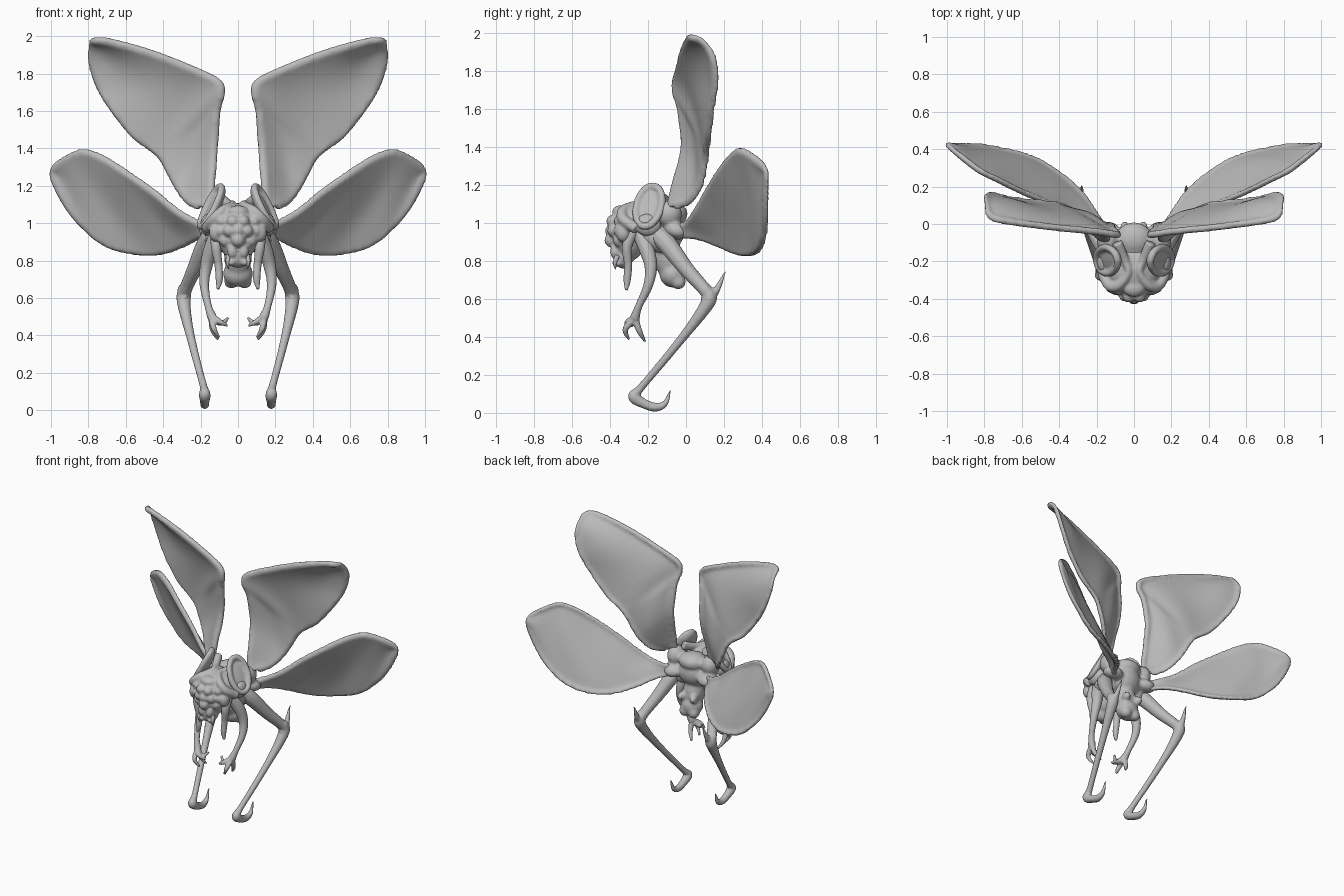
import bpy, bmesh
from math import sin, cos, pi
from mathutils import Vector, Matrix

cube = bpy.data.objects.get("Cube")
if cube:
    bpy.data.objects.remove(cube, do_unlink=True)

clay = bpy.data.materials.new("clay grey")
clay.use_nodes = True
clay.diffuse_color = (0.5, 0.5, 0.5, 1)
clay.node_tree.nodes["Principled BSDF"].inputs["Base Color"].default_value = clay.diffuse_color


def finish(name, bm, voxel, rounds, mirror=True):
    """Mirror paired parts across x and melt overlapping volumes into one sculpted skin."""
    bmesh.ops.recalc_face_normals(bm, faces=bm.faces)
    for f in bm.faces:
        f.smooth = True
    mesh = bpy.data.meshes.new(name)
    bm.to_mesh(mesh)
    bm.free()
    mesh.materials.append(clay)
    obj = bpy.data.objects.new(name, mesh)
    bpy.context.collection.objects.link(obj)
    remesh = obj.modifiers.new("Fuse", 'REMESH')
    remesh.mode = 'VOXEL'
    remesh.voxel_size = voxel
    remesh.use_smooth_shade = True
    smooth = obj.modifiers.new("Soften", 'SMOOTH')
    smooth.factor = 0.5
    smooth.iterations = rounds
    if mirror:
        obj.modifiers.new("Mirror", 'MIRROR').use_mirror_merge = False


def spline(points, steps):
    """Catmull-Rom samples through points of any dimension."""
    pts = [Vector(p) for p in points]
    pts = [pts[0] * 2 - pts[1]] + pts + [pts[-1] * 2 - pts[-2]]
    out = []
    for a, b, c, d in zip(pts, pts[1:], pts[2:], pts[3:]):
        for i in range(steps):
            t = i / steps
            out.append(b + (c - a) * (t / 2) + (a * 2 - b * 5 + c * 4 - d) * (t * t / 2)
                       + (b * 3 - a - c * 3 + d) * (t ** 3 / 2))
    return out + [pts[-2]]


def tube(bm, points, sides=10, steps=5):
    """Tapered tube through (x, y, z, radius) points."""
    path = spline(points, steps)
    centres = [p.to_3d() for p in path]
    rings = []
    normal = None
    for i, p in enumerate(path):
        tangent = centres[min(i + 1, len(path) - 1)] - centres[max(i - 1, 0)]
        tangent.normalize()
        normal = normal or tangent.orthogonal()
        normal = (normal - tangent * normal.dot(tangent)).normalized()
        side = tangent.cross(normal)
        rings.append([bm.verts.new(centres[i] + (normal * cos(a) + side * sin(a)) * max(p[3], .002))
                      for a in (2 * pi * k / sides for k in range(sides))])
    for r, q in zip(rings, rings[1:]):
        for k in range(sides):
            bm.faces.new((r[k], r[k - 1], q[k - 1], q[k]))
    bm.faces.new(rings[0])
    bm.faces.new(rings[-1])


def ball(bm, centre, size, tilt=0, turn=0):
    """Ellipsoid, tilted about x and turned about z."""
    matrix = (Matrix.Translation(centre) @ Matrix.Rotation(turn, 4, 'Z')
              @ Matrix.Rotation(tilt, 4, 'X') @ Matrix.Diagonal((*size, 1)))
    bmesh.ops.create_uvsphere(bm, u_segments=20, v_segments=12, radius=1, matrix=matrix)


def wing(name, lead, trail, hollow, rim):
    """Hollowed membrane between two edges, its rolled rim thickest along the leading one."""
    bm = bmesh.new()
    across = 10
    grid = []
    for i, (p, q) in enumerate(zip(spline(lead, 4), spline(trail, 4))):
        row = []
        for j in range(across + 1):
            v = j / across
            dip = hollow * sin(pi * v) * min(1, i / 12) * (1 + .25 * sin(i * .6 + v * 5))
            row.append(bm.verts.new(p.lerp(q, v) + Vector((0, dip, 0))))
        grid.append(row)
    for r, s in zip(grid, grid[1:]):
        for j in range(across):
            bm.faces.new((r[j], r[j + 1], s[j + 1], s[j]))
    bmesh.ops.recalc_face_normals(bm, faces=bm.faces)
    bmesh.ops.solidify(bm, geom=bm.faces[:], thickness=.024)
    tube(bm, [(*p, rim) for p in lead] + [(*p, .013) for p in reversed(trail)], 8, 4)
    finish(name, bm, .013, 2)


# Wings
wing("upper_wing",
     [(.15, -.09, 1.07), (.14, -.06, 1.2), (.125, -.01, 1.4), (.11, -.03, 1.6), (.087, -.055, 1.69),
      (.1, -.055, 1.75), (.2, -.04, 1.805), (.45, -.015, 1.905), (.68, .015, 1.97), (.765, .04, 1.975)],
     [(.21, -.06, 1.08), (.27, .02, 1.11), (.335, .08, 1.2), (.41, .11, 1.34), (.46, .115, 1.39),
      (.56, .125, 1.465), (.67, .14, 1.6), (.75, .16, 1.73), (.792, .15, 1.87), (.787, .09, 1.96)],
     .025, .02)
wing("lower_wing",
     [(.14, -.04, .98), (.22, .01, 1.01), (.32, .05, 1.065), (.45, .11, 1.17), (.6, .175, 1.275),
      (.72, .235, 1.35), (.82, .285, 1.385), (.9, .345, 1.36), (.985, .41, 1.3)],
     [(.14, -.04, .93), (.21, .07, .92), (.29, .18, .88), (.41, .28, .84), (.55, .36, .84),
      (.7, .4, .88), (.82, .42, .97), (.92, .425, 1.09), (.992, .425, 1.23)],
     .02, .015)

# Hind legs, with knee spur and hooked foot
bm = bmesh.new()
tube(bm, [(.1, -.18, .97, .055), (.17, -.1, .89, .052), (.23, 0, .76, .042), (.275, .09, .66, .036),
          (.29, .125, .61, .04), (.285, .09, .54, .034), (.26, 0, .42, .025),
          (.22, -.13, .26, .021), (.185, -.24, .13, .021), (.178, -.275, .085, .032),
          (.178, -.22, .048, .026), (.178, -.16, .03, .024), (.18, -.11, .05, .016), (.18, -.08, .125, .004)])
tube(bm, [(.29, .12, .6, .03), (.285, .165, .655, .018), (.278, .207, .745, .005)])
tube(bm, [(.285, .11, .6, .034), (.312, .11, .64, .014), (.312, .11, .67, .004)])
finish("hind_leg", bm, .008, 1)

# Arms with clawed hands
bm = bmesh.new()
tube(bm, [(.1, -.25, .96, .04), (.14, -.21, .87, .042), (.17, -.185, .77, .034), (.18, -.2, .67, .026),
          (.16, -.25, .56, .02), (.14, -.27, .5, .027)])
for tip, bend in (((.05, -.265, .495), (.09, -.29, .465)), ((.055, -.3, .45), (.1, -.31, .475)),
                  ((.1, -.3, .385), (.13, -.32, .44)), ((.105, -.215, .375), (.135, -.245, .43))):
    tube(bm, [(.14, -.27, .5, .02), (*bend, .016), (*tip, .007)], 8)
finish("arm", bm, .007, 1)

# Body: thorax, shoulders and lobed abdomen
bm = bmesh.new()
ball(bm, (0, -.13, .97), (.13, .13, .12))
ball(bm, (0, -.08, 1.05), (.1, .09, .06))
ball(bm, (0, -.1, .83), (.075, .08, .13), .2)
ball(bm, (0, -.07, .73), (.08, .07, .07))
for s in (-1, 1):
    ball(bm, (s * .035, -.04, .69), (.04, .04, .04))
    ball(bm, (s * .05, -.02, .8), (.025, .035, .03))
    ball(bm, (s * .14, -.09, 1.05), (.06, .07, .07))
    ball(bm, (s * .14, -.05, .96), (.07, .065, .045), -.3)
    ball(bm, (s * .11, -.16, .92), (.07, .1, .07), -.5)
finish("body", bm, .011, 4, False)

# Head: skull, brow ridges, muzzle, jaw and clustered bumps over the face
bm = bmesh.new()
ball(bm, (0, -.24, 1.02), (.14, .15, .085))
ball(bm, (0, -.3, .93), (.11, .09, .13))
ball(bm, (0, -.33, .83), (.065, .055, .07))
ball(bm, (0, -.34, 1.06), (.06, .05, .035))
for s in (-1, 1):
    tube(bm, [(s * .09, -.1, 1.13, .03), (s * .05, -.19, 1.1, .025), (s * .03, -.26, 1.1, .02),
              (s * .08, -.33, 1.07, .026), (s * .13, -.33, 1.02, .03), (s * .17, -.26, .97, .03)])
    ball(bm, (s * .16, -.2, .99), (.04, .07, .06))
    ball(bm, (s * .12, -.33, .95), (.035, .04, .05))
    ball(bm, (s * .03, -.37, .85), (.028, .03, .04))
    ball(bm, (s * .035, -.36, .79), (.025, .03, .02))
for height, count, reach, size in ((1.01, 4, .085, .033), (.96, 5, .095, .034), (.91, 3, .065, .038), (.865, 2, .03, .032)):
    for k in range(count):
        t = 2 * k / (count - 1) - 1
        ball(bm, (reach * t, -.392 + .045 * t * t, height), (size, size, size))
finish("head", bm, .008, 2, False)

# Hollow ears: a shallow bowl inside a rolled rim
bm = bmesh.new()
middle = Vector((.145, -.195, 1.09))
up, along = Vector((-.045, .035, .105)), Vector((.035, .06, -.025))
loop = [middle + up * cos(a) + along * sin(a) for a in (2 * pi * k / 12 for k in range(13))]
tube(bm, [(*p, .02) for p in loop], 8, 3)
facing = up.cross(along).normalized()
facing *= 1 if facing.x > 0 else -1
basis = Matrix((up * 1.05, along * 1.05, facing * .025)).transposed().to_4x4()
bmesh.ops.create_uvsphere(bm, u_segments=20, v_segments=12, radius=1,
                          matrix=Matrix.Translation(middle - facing * .02) @ basis)
finish("ear", bm, .009, 3)

# Hanging tusks and small mouth teeth
bm = bmesh.new()
tube(bm, [(.12, -.27, .97, .03), (.118, -.31, .88, .028), (.105, -.305, .78, .022),
          (.1, -.31, .7, .02), (.108, -.315, .645, .008)])
tube(bm, [(.05, -.36, .83, .016), (.055, -.375, .79, .012), (.05, -.37, .755, .005)], 8)
finish("tusk", bm, .007, 1)
